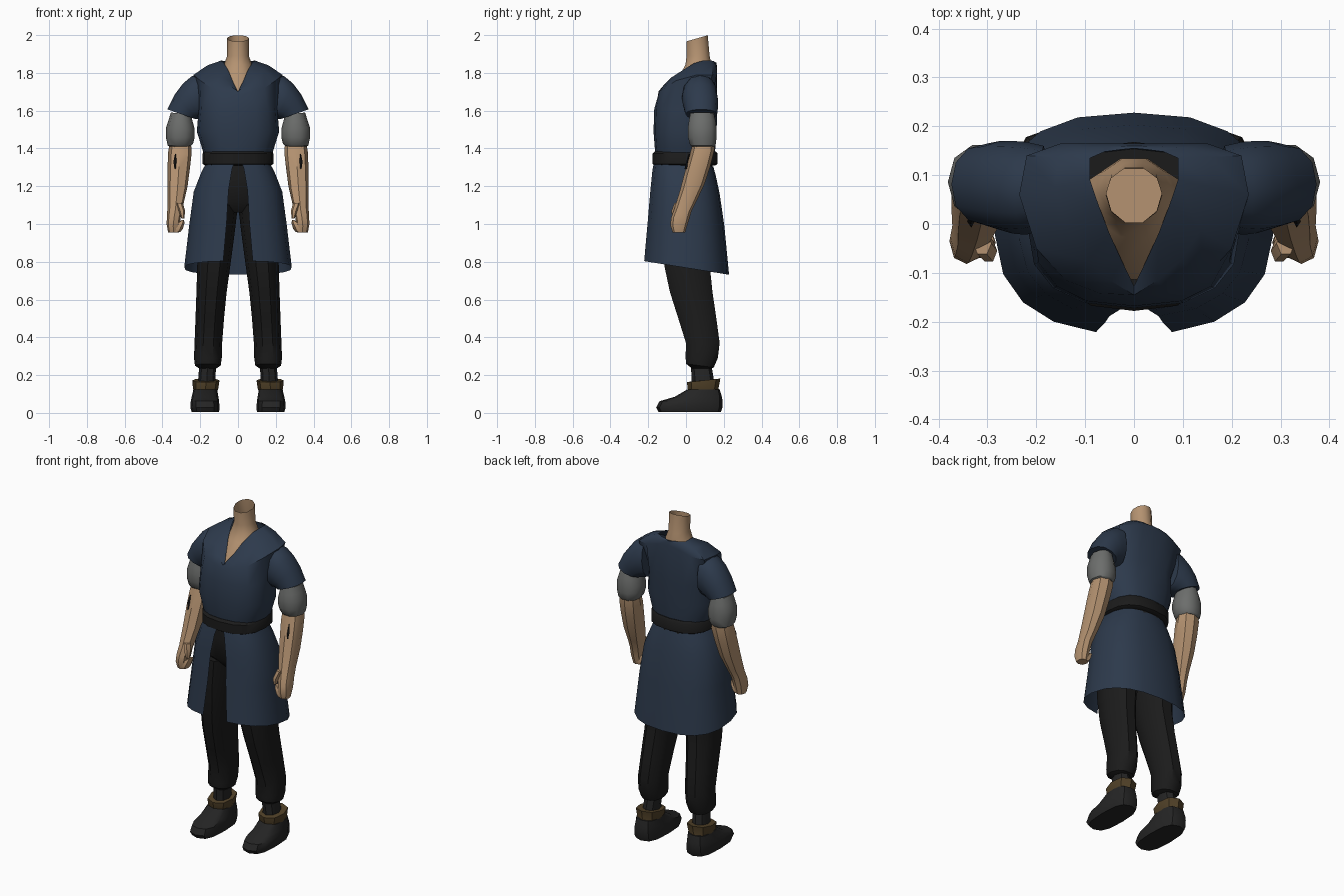
import bpy, bmesh, math


def material(name, rgb):
    m = bpy.data.materials.new(name)
    m.diffuse_color = (*rgb, 1)
    return m


BLUE = material("navy cloth", (0.026, 0.042, 0.072))
BLACK = material("black cloth", (0.011, 0.011, 0.011))
BOOT = material("charcoal leather", (0.018, 0.018, 0.018))
BROWN = material("brown leather", (0.085, 0.055, 0.022))
SKIN = material("skin", (0.46, 0.29, 0.165))
GREY = material("grey padding", (0.15, 0.155, 0.15))


def spow(v, p):
    return math.copysign(abs(v) ** p, v)


def skin_rows(name, rows, mat, closed=True, caps=(False, False)):
    """Join rows of points into a surface."""
    bm = bmesh.new()
    vs = [[bm.verts.new(p) for p in row] for row in rows]
    n = len(rows[0])
    for lo, hi in zip(vs, vs[1:]):
        for i in range(n if closed else n - 1):
            j = (i + 1) % n
            bm.faces.new((lo[i], lo[j], hi[j], hi[i]))
    if caps[0]:
        bm.faces.new(vs[0][::-1])
    if caps[1]:
        bm.faces.new(vs[-1])
    bmesh.ops.recalc_face_normals(bm, faces=bm.faces)
    me = bpy.data.meshes.new(name)
    bm.to_mesh(me)
    bm.free()
    me.materials.append(mat)
    ob = bpy.data.objects.new(name, me)
    bpy.context.collection.objects.link(ob)
    return ob


def loft(name, rings, mat, n=10, p=1.0, side=1, caps=(True, True)):
    """Each ring: x0, z0, x1, z1 (opposite ends), y0, y1, z rise towards the back."""
    rows = []
    for x0, z0, x1, z1, y0, y1, rise in rings:
        row = []
        for i in range(n):
            a = 2 * math.pi * i / n
            c, s = spow(math.cos(a), p), spow(math.sin(a), p)
            row.append((side * ((x0 + x1) / 2 + c * (x1 - x0) / 2),
                        (y0 + y1) / 2 + s * (y1 - y0) / 2,
                        (z0 + z1) / 2 + c * (z1 - z0) / 2 + s * rise))
        rows.append(row)
    return skin_rows(name, rows, mat, caps=caps)


def flat(z, x0, x1, y0, y1, rise=0.0):
    return (x0, z, x1, z, y0, y1, rise)


# Neck and upper chest, open at the top
loft("neck", [flat(1.64, -.15, .15, -.12, .12), flat(1.71, -.13, .13, -.105, .13),
              flat(1.80, -.09, .09, -.03, .138), flat(1.845, -.075, .075, -.006, .138),
              flat(1.89, -.057, .057, 0, .128), flat(1.983, -.058, .058, 0, .118, .017)],
     SKIN, 10, caps=(True, False))

# Tunic body: waist slices, then shoulder yoke and V neckline
N = 16


def mirror_half(half):
    return half + [(-x, y, z) for x, y, z in half[-2:0:-1]]


def waist(z, hw, yf, yb):
    return [(hw * spow(math.sin(2 * math.pi * i / N), .8),
             (yf + yb) / 2 - (yb - yf) / 2 * spow(math.cos(2 * math.pi * i / N), .8), z)
            for i in range(N)]


yoke = mirror_half([(0, -.148, 1.68), (.07, -.142, 1.70), (.14, -.115, 1.72), (.20, -.05, 1.76),
                    (.235, .06, 1.79), (.22, .14, 1.79), (.15, .165, 1.80), (.07, .165, 1.82),
                    (0, .165, 1.83)])
neckline = mirror_half([(0, -.127, 1.70), (.025, -.075, 1.75), (.05, -.02, 1.81), (.073, .04, 1.85),
                        (.09, .09, 1.865), (.09, .135, 1.865), (.06, .148, 1.862),
                        (.03, .152, 1.858), (0, .155, 1.855)])
middle = [((a[0] + b[0]) / 2, (a[1] + b[1]) / 2 - .008 * (a[1] < 0), (a[2] + b[2]) / 2 + .012)
          for a, b in zip(yoke, neckline)]
skin_rows("tunic_body", [waist(1.33, .17, -.155, .15), waist(1.40, .19, -.165, .155),
                         waist(1.49, .218, -.172, .162), waist(1.61, .208, -.168, .165),
                         yoke, middle, neckline], BLUE)

# Belt
loft("belt", [flat(1.31, -.175, .175, -.165, .155), flat(1.318, -.188, .188, -.178, .168),
              flat(1.372, -.188, .188, -.178, .168), flat(1.385, -.178, .178, -.165, .158)],
     BLACK, 16, .8)

# Skirt with an open front slit
rows = []
for z, hw, yf, yb, gap, slope in [(1.325, .165, -.165, .145, .012, -.15), (1.27, .195, -.178, .158, .032, -.1),
                                  (1.17, .235, -.19, .178, .05, -.05), (1.0, .258, -.205, .203, .06, -.05),
                                  (.768, .285, -.225, .228, .078, -.16)]:
    p, n = .8, 18
    t0 = math.asin((gap / hw) ** (1 / p))
    row = []
    for i in range(n + 1):
        t = t0 + (2 * math.pi - 2 * t0) * i / n
        y = (yf + yb) / 2 - (yb - yf) / 2 * spow(math.cos(t), p)
        row.append((hw * spow(math.sin(t), p), y, z + slope * y))
    rows.append(row)
skin_rows("skirt", rows, BLUE, closed=False)

# Trouser hips
loft("trouser_hips", [flat(1.06, -.10, .10, -.09, .11), flat(1.12, -.19, .19, -.14, .15),
                      flat(1.25, -.18, .18, -.15, .15), flat(1.35, -.16, .16, -.145, .14)],
     BLACK, 14, .85)

for s, tag in ((1, "left"), (-1, "right")):
    # Trouser leg, gathered above the ankle
    loft(tag + "_trouser_leg",
         [flat(.235, .115, .205, .03, .135), flat(.25, .092, .228, -.002, .15, -.01),
          flat(.29, .086, .233, -.006, .172), flat(.37, .084, .23, -.004, .182),
          flat(.50, .074, .225, -.045, .165), flat(.64, .06, .22, -.09, .145),
          flat(.77, .042, .216, -.118, .132), flat(.95, .018, .212, -.14, .15),
          flat(1.10, .0, .205, -.145, .16)], BLACK, 10, .85, s)
    # Boot: ankle shaft, foot and folded cuff
    loft(tag + "_boot_shaft", [flat(.09, .115, .215, .03, .16), flat(.19, .12, .21, .03, .145),
                               flat(.25, .115, .205, .025, .135)], BOOT, 8, 1, s)
    loft(tag + "_boot_foot",
         [flat(.005, .10, .245, -.145, .185), flat(.028, .098, .252, -.158, .193),
          flat(.062, .10, .25, -.14, .194), flat(.085, .104, .245, -.06, .19),
          flat(.125, .11, .236, .008, .178)], BOOT, 12, .7, s)
    loft(tag + "_boot_cuff",
         [flat(.115, .112, .232, .015, .175, .005), flat(.125, .105, .238, .01, .172, .005),
          flat(.172, .098, .242, .005, .182, .01), flat(.172, .12, .215, .03, .15, .005)],
         BROWN, 8, .85, s)
    # Short sleeve
    loft(tag + "_sleeve",
         [(.18, 1.56, .19, 1.80, -.01, .16, 0), (.195, 1.555, .245, 1.782, -.022, .168, 0),
          (.205, 1.555, .29, 1.745, -.02, .17, 0), (.215, 1.555, .335, 1.685, -.012, .17, 0),
          (.225, 1.555, .374, 1.607, -.002, .165, 0), (.245, 1.565, .35, 1.60, .02, .145, 0)],
         BLUE, 12, .9, s)
    # Padded elbow band
    loft(tag + "_elbow_pad",
         [(.25, 1.412, .36, 1.408, .03, .15, 0), (.238, 1.425, .372, 1.415, .018, .16, 0),
          (.229, 1.46, .381, 1.455, .008, .165, 0), (.229, 1.50, .381, 1.51, .006, .165, 0),
          (.238, 1.535, .368, 1.55, .012, .16, 0), (.25, 1.58, .355, 1.59, .02, .15, 0)],
         GREY, 10, .9, s)
    # Forearm and fist
    loft(tag + "_forearm",
         [flat(1.44, .25, .36, .04, .15), flat(1.38, .245, .37, .02, .15, .01),
          flat(1.30, .254, .373, -.002, .13, .01), flat(1.20, .267, .374, -.03, .10, .015),
          flat(1.10, .29, .372, -.062, .055, .02), flat(1.05, .302, .376, -.08, .03, .02),
          flat(1.00, .308, .378, -.082, .012, .01), flat(.955, .313, .37, -.07, -.005)],
         SKIN, 8, .9, s)
    loft(tag + "_thumb", [flat(1.03, .284, .30, -.075, -.045), flat(1.07, .28, .315, -.08, -.03),
                          flat(1.11, .292, .33, -.065, -.015)], SKIN, 6, 1, s)
    loft(tag + "_fingers", [flat(.957, .305, .35, -.07, -.005), flat(.975, .292, .35, -.075, 0),
                            flat(1.005, .283, .325, -.07, -.005), flat(1.02, .286, .30, -.06, -.015)],
         SKIN, 6, 1, s)
    # Thin dark mark on the front of the forearm
    loft(tag + "_forearm_mark", [flat(1.29, .33, .336, -.008, .005), flat(1.33, .326, .342, .001, .01),
                                 flat(1.37, .328, .334, .013, .022)], BLACK, 4, 1, s)

# Smooth shading that keeps the strong edges
for ob in bpy.context.collection.objects:
    ob.select_set(True)
    bpy.context.view_layer.objects.active = ob
bpy.ops.object.shade_smooth_by_angle(angle=math.radians(40))
